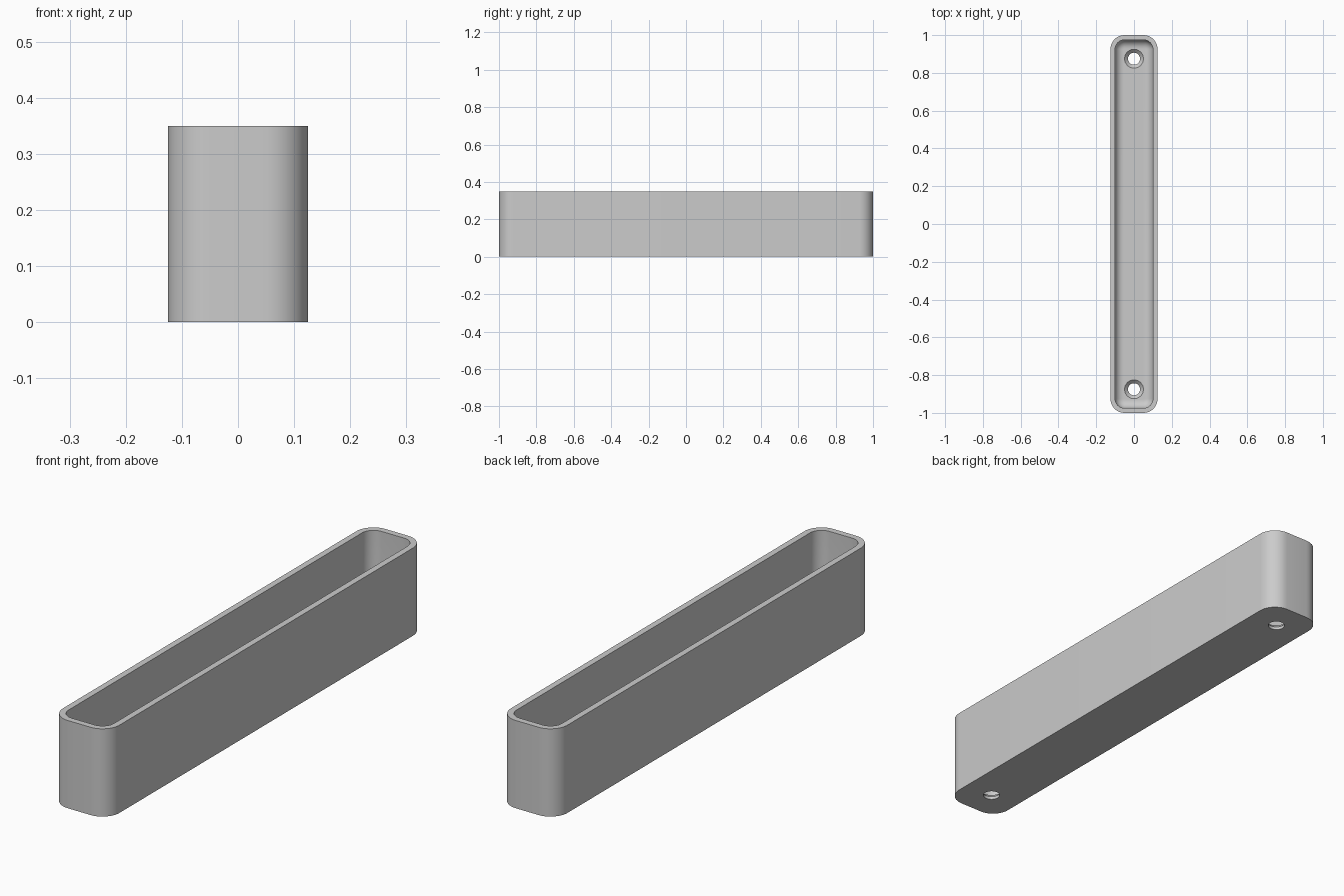
import bpy, bmesh, math

if "Cube" in bpy.data.objects:
    bpy.data.objects.remove(bpy.data.objects["Cube"], do_unlink=True)

WIDTH, LENGTH, HEIGHT = 0.25, 2.0, 0.35
CORNER, WALL, FLOOR, FILLET = 0.075, 0.025, 0.03, 0.045
HOLE_Y = 0.875
STEPS = 10

grey = bpy.data.materials.new("plain_grey")
grey.use_nodes = True
colour = (0.6, 0.6, 0.6, 1)
grey.diffuse_color = colour
grey.node_tree.nodes["Principled BSDF"].inputs["Base Color"].default_value = colour


def rounded_loop(bm, inset, z):
    """Ring of vertices around a rounded rectangle, inset from the outer wall."""
    r = CORNER - inset
    cx, cy = WIDTH / 2 - CORNER, LENGTH / 2 - CORNER
    verts = []
    for i, (sx, sy) in enumerate([(1, 1), (-1, 1), (-1, -1), (1, -1)]):
        for k in range(STEPS + 1):
            a = math.pi / 2 * (i + k / STEPS)
            verts.append(bm.verts.new((sx * cx + r * math.cos(a), sy * cy + r * math.sin(a), z)))
    return verts


def lathe(name, profile, y, sides=32):
    """Closed solid of revolution, used to cut a screw hole."""
    bm = bmesh.new()
    rings = [[bm.verts.new((r * math.cos(math.tau * k / sides),
                            y + r * math.sin(math.tau * k / sides), z))
              for k in range(sides)] for r, z in profile]
    skin(bm, rings)
    return finish(bm, name)


def skin(bm, rings):
    """Bridge successive rings and cap both ends."""
    for a, b in zip(rings, rings[1:]):
        for k in range(len(a)):
            n = (k + 1) % len(a)
            bm.faces.new((a[k], a[n], b[n], b[k]))
    bm.faces.new(rings[0])
    bm.faces.new(rings[-1])
    bmesh.ops.recalc_face_normals(bm, faces=bm.faces)


def finish(bm, name):
    mesh = bpy.data.meshes.new(name)
    bm.to_mesh(mesh)
    bm.free()
    obj = bpy.data.objects.new(name, mesh)
    bpy.context.collection.objects.link(obj)
    mesh.materials.append(grey)
    return obj


# Tray: outer wall, rim, inner wall and filleted floor
bm = bmesh.new()
section = [(0, 0), (0, HEIGHT), (WALL, HEIGHT)]
for k in range(9):
    a = math.pi / 2 * k / 8
    section.append((WALL + FILLET * (1 - math.cos(a)), FLOOR + FILLET * (1 - math.sin(a))))
skin(bm, [rounded_loop(bm, inset, z) for inset, z in section])
tray = finish(bm, "tray")

# Countersunk screw holes near both ends
for side, y in (("front", -HOLE_Y), ("back", HOLE_Y)):
    cutter = lathe(side + "_hole_cutter",
                   [(0.032, -0.05), (0.032, 0.012), (0.05, FLOOR), (0.05, 0.1)], y)
    cut = tray.modifiers.new(side + "_hole", "BOOLEAN")
    cut.operation, cut.solver, cut.object = "DIFFERENCE", "EXACT", cutter
    bpy.context.view_layer.objects.active = tray
    bpy.ops.object.modifier_apply(modifier=cut.name)
    bpy.data.objects.remove(cutter, do_unlink=True)

# Smooth curves, sharp rims
bpy.ops.object.select_all(action="DESELECT")
tray.select_set(True)
bpy.context.view_layer.objects.active = tray
bpy.ops.object.shade_smooth_by_angle(angle=math.radians(30))
